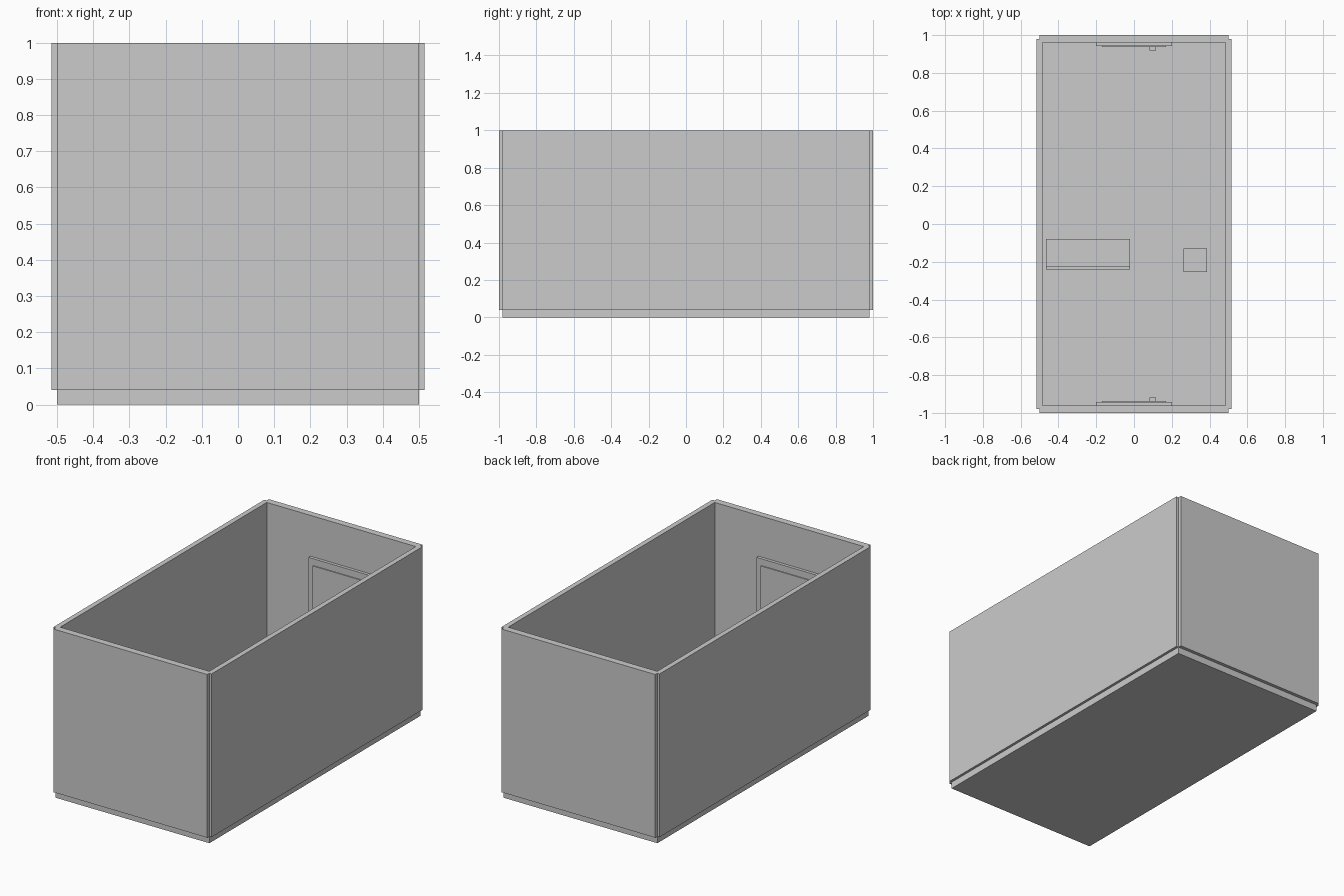
import bpy

if "Cube" in bpy.data.objects:
    bpy.data.objects.remove(bpy.data.objects["Cube"])

grey = bpy.data.materials.new("plain grey")
grey.diffuse_color = (0.6, 0.6, 0.6, 1)
grey.use_nodes = True
grey.node_tree.nodes["Principled BSDF"].inputs["Base Color"].default_value = grey.diffuse_color


def box(name, x, y, z):
    """Axis-aligned box from (min, max) ranges."""
    lo, hi = zip(*(sorted(r) for r in (x, y, z)))
    bpy.ops.mesh.primitive_cube_add(
        size=1, location=[(a + b) / 2 for a, b in zip(lo, hi)])
    ob = bpy.context.object
    ob.name = name
    ob.scale = [b - a for a, b in zip(lo, hi)]
    bpy.ops.object.transform_apply(location=False, rotation=False, scale=True)
    ob.data.materials.append(grey)
    return ob


FLOOR = 0.04

# Floor slab
box("floor", (-0.5, 0.5), (-0.98, 0.98), (0, FLOOR))

# Long side walls
for side, s in (("left", -1), ("right", 1)):
    box(side + "_wall", (s * 0.485, s * 0.515), (-0.98, 0.98), (FLOOR, 1))

# End walls, each with a door frame, door leaf and handle on the inside
for end, s in (("front", -1), ("back", 1)):
    box(end + "_wall", (-0.5, 0.5), (s * 0.96, s * 1.0), (FLOOR, 1))
    box(end + "_door_frame", (-0.2, 0.2), (s * 0.942, s * 0.97), (FLOOR, 0.76))
    box(end + "_door_leaf", (-0.17, 0.17), (s * 0.936, s * 0.95), (FLOOR, 0.72))
    box(end + "_door_handle", (0.082, 0.116), (s * 0.919, s * 0.94), (0.36, 0.395))

# Bench: seat block with a thin backrest
box("bench_seat", (-0.465, -0.02), (-0.225, -0.08), (FLOOR, 0.19))
box("bench_back", (-0.465, -0.02), (-0.24, -0.225), (FLOOR, 0.34))

# Small square stool
box("stool", (0.263, 0.387), (-0.255, -0.13), (FLOOR, 0.165))
